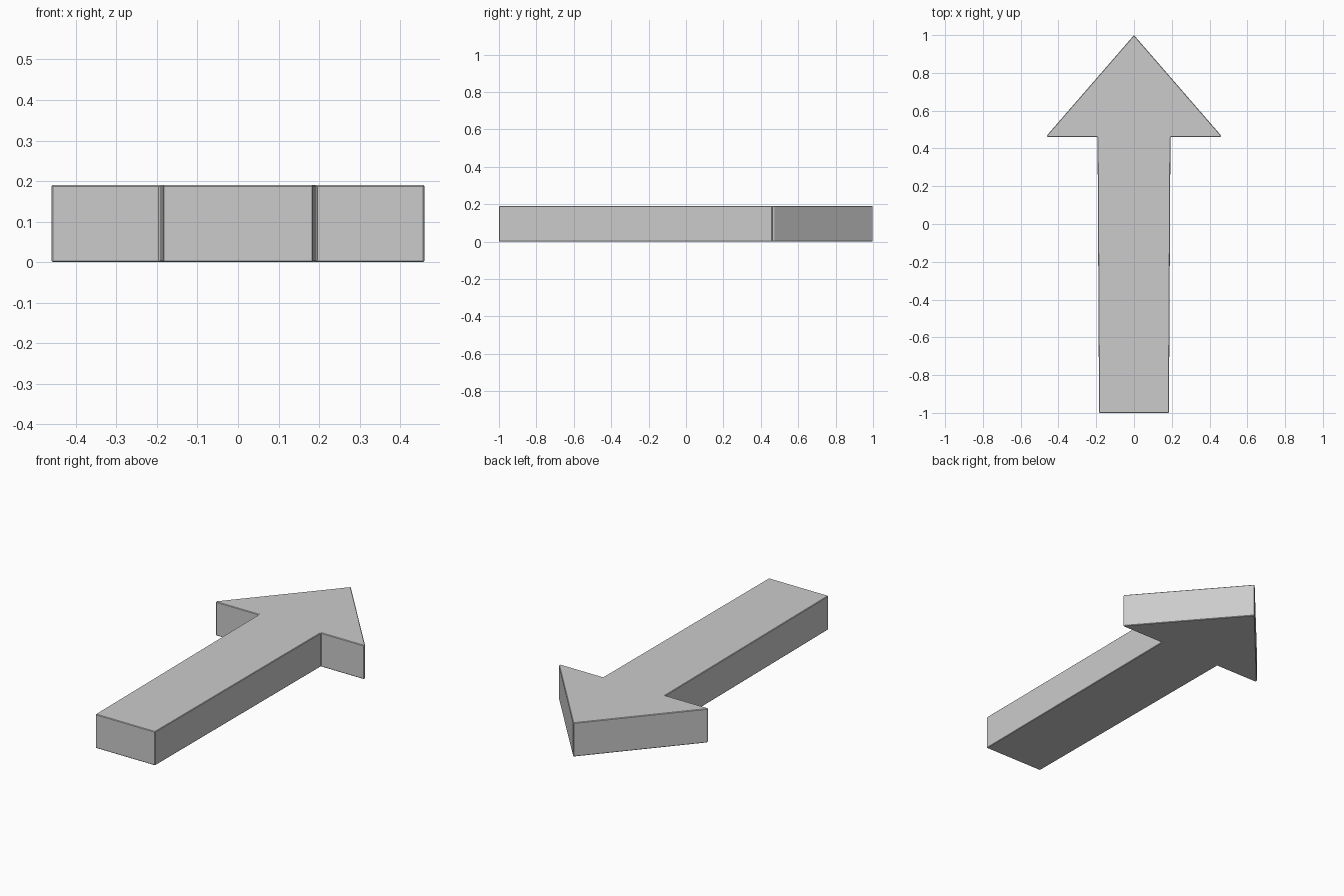
import bpy
import bmesh

if "Cube" in bpy.data.objects:
    bpy.data.objects.remove(bpy.data.objects["Cube"])

HEIGHT = 0.19

# Right half of the arrow outline, tail to tip; mirrored for the left half
half = [(0.185, -1.0), (0.193, 0.46), (0.46, 0.46), (0.46, 0.47)]
outline = half + [(0.0, 1.0)] + [(-x, y) for x, y in reversed(half)]

# Arrow: outline face extruded upwards
bm = bmesh.new()
face = bm.faces.new([bm.verts.new((x, y, 0)) for x, y in outline])
top = bmesh.ops.extrude_face_region(bm, geom=[face])
verts = [g for g in top["geom"] if isinstance(g, bmesh.types.BMVert)]
bmesh.ops.translate(bm, verts=verts, vec=(0, 0, HEIGHT))
bmesh.ops.recalc_face_normals(bm, faces=bm.faces)

mesh = bpy.data.meshes.new("arrow")
bm.to_mesh(mesh)
bm.free()
arrow = bpy.data.objects.new("arrow", mesh)
bpy.context.collection.objects.link(arrow)

# Tiny softened edges
bevel = arrow.modifiers.new("soft_edges", "BEVEL")
bevel.width = 0.003
bevel.segments = 1
bevel.limit_method = "ANGLE"
